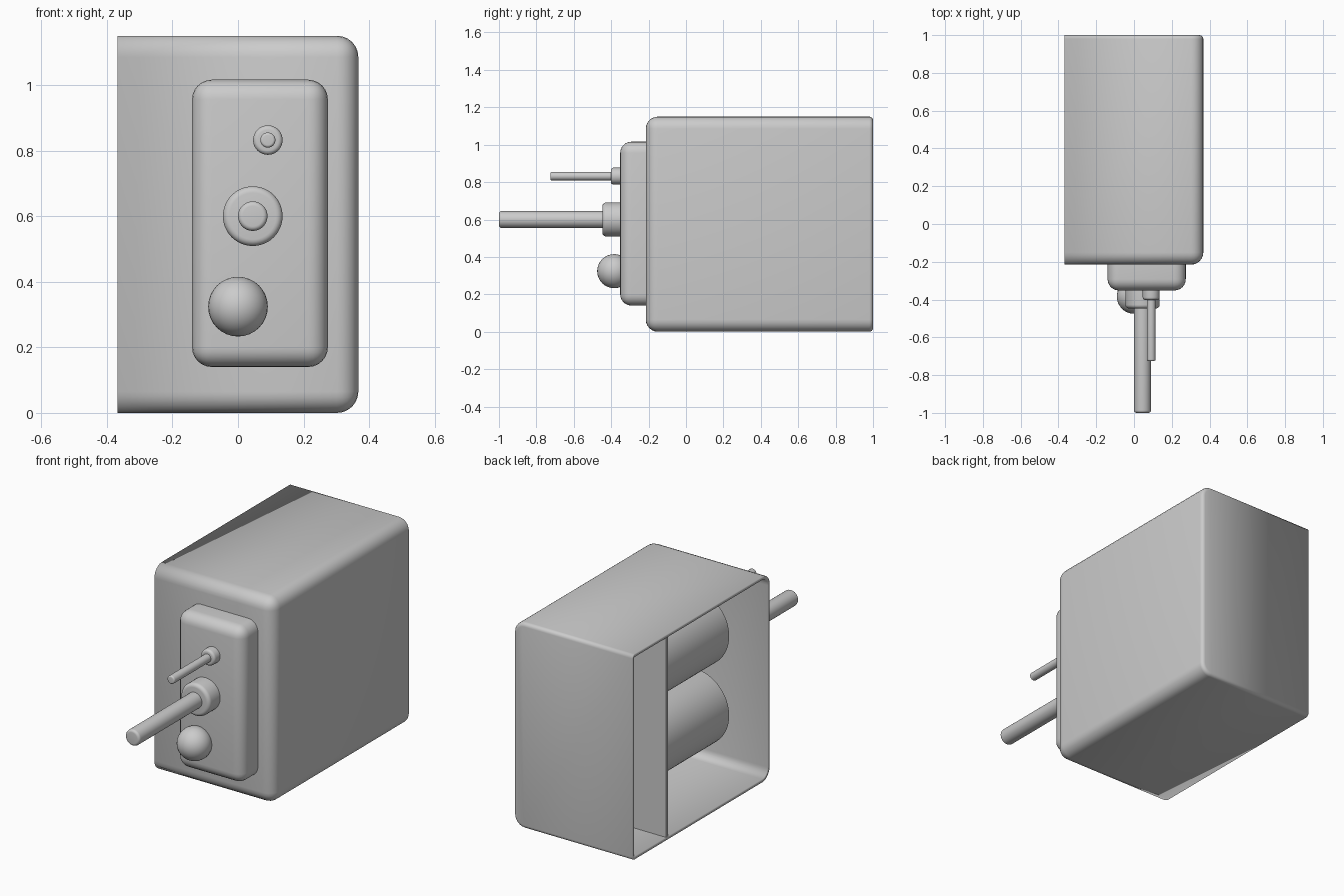
import bpy, bmesh, math
from mathutils import Vector

if "Cube" in bpy.data.objects:
    bpy.data.objects.remove(bpy.data.objects["Cube"])


def finish(name, bm):
    bmesh.ops.recalc_face_normals(bm, faces=bm.faces)
    mesh = bpy.data.meshes.new(name)
    bm.to_mesh(mesh)
    bm.free()
    ob = bpy.data.objects.new(name, mesh)
    bpy.context.collection.objects.link(ob)
    bpy.ops.object.select_all(action='DESELECT')
    ob.select_set(True)
    bpy.context.view_layer.objects.active = ob
    bpy.ops.object.shade_smooth_by_angle(angle=math.radians(35))
    return ob


def box(lo, hi):
    lo, hi = Vector(lo), Vector(hi)
    bm = bmesh.new()
    bmesh.ops.create_cube(bm, size=1)
    for v in bm.verts:
        v.co = [(lo[i] + hi[i]) / 2 + v.co[i] * (hi[i] - lo[i]) for i in range(3)]
    return bm


def on(edge, axis, value):
    return all(abs(v.co[axis] - value) < 1e-4 for v in edge.verts)


def round_edges(bm, test, radius, segments=6):
    edges = [e for e in bm.edges if test(e)]
    bmesh.ops.bevel(bm, geom=edges, offset=radius, segments=segments,
                    profile=0.5, affect='EDGES', clamp_overlap=True)


def along_y(e):
    return abs(e.verts[0].co.y - e.verts[1].co.y) > 0.01


def rod(name, x, z, radius, y_front, y_back, rnd, steps=48):
    """Turned part along y with a rounded front rim."""
    prof = [(0, y_front)]
    for i in range(6):
        a = i / 5 * math.pi / 2
        prof.append((radius - rnd + rnd * math.sin(a), y_front + rnd - rnd * math.cos(a)))
    prof += [(radius, y_back), (0, y_back)]
    bm = bmesh.new()
    vs = [bm.verts.new((x + r, y, z)) for r, y in prof]
    es = [bm.edges.new(p) for p in zip(vs, vs[1:])]
    bmesh.ops.spin(bm, geom=vs + es, cent=(x, 0, z), axis=(0, 1, 0),
                   angle=2 * math.pi, steps=steps)
    bmesh.ops.remove_doubles(bm, verts=bm.verts, dist=1e-5)
    return finish(name, bm)


L, R, F, B, H = -0.367, 0.367, -0.215, 1.0, 1.15

# housing: thin shell, open on the left side
bm = box((L, F, 0), (R, B, H))
side = [f for f in bm.faces if all(abs(v.co.x - L) < 1e-4 for v in f.verts)]
bmesh.ops.delete(bm, geom=side, context='FACES_ONLY')
round_edges(bm, lambda e: not e.is_boundary and (on(e, 1, F) or along_y(e) and on(e, 0, R)), 0.065)
round_edges(bm, lambda e: not e.is_boundary and on(e, 1, B), 0.02, 4)
housing = finish("housing", bm)
wall = housing.modifiers.new("wall", 'SOLIDIFY')
wall.thickness = 0.018
wall.offset = -1

# partition between the two compartments
bm = box((L, 0.685, 0.008), (R - 0.008, 0.703, H - 0.008))
round_edges(bm, lambda e: along_y(e) and e.verts[0].co.x > 0, 0.06)
finish("partition", bm)

# two drums in the large compartment
for name, z in (("lower_drum", 0.355), ("upper_drum", 0.80)):
    rod(name, 0, z, 0.21, -0.09, 0.69, 0.012, 64)

# raised front panel
bm = box((-0.14, -0.352, 0.14), (0.274, -0.205, 1.016))
round_edges(bm, lambda e: along_y(e) or on(e, 1, -0.352), 0.06)
finish("front_panel", bm)

# large and small rods with their collars
rod("large_collar", 0.045, 0.6, 0.091, -0.447, -0.34, 0.02)
rod("large_rod", 0.045, 0.6, 0.045, -1.0, -0.34, 0.014)
rod("small_collar", 0.091, 0.832, 0.045, -0.402, -0.34, 0.014)
rod("small_rod", 0.091, 0.832, 0.023, -0.725, -0.34, 0.008)

# round lens
bm = bmesh.new()
bmesh.ops.create_uvsphere(bm, u_segments=32, v_segments=16, radius=0.091)
bmesh.ops.translate(bm, verts=bm.verts, vec=(0, -0.384, 0.324))
finish("lens", bm)
